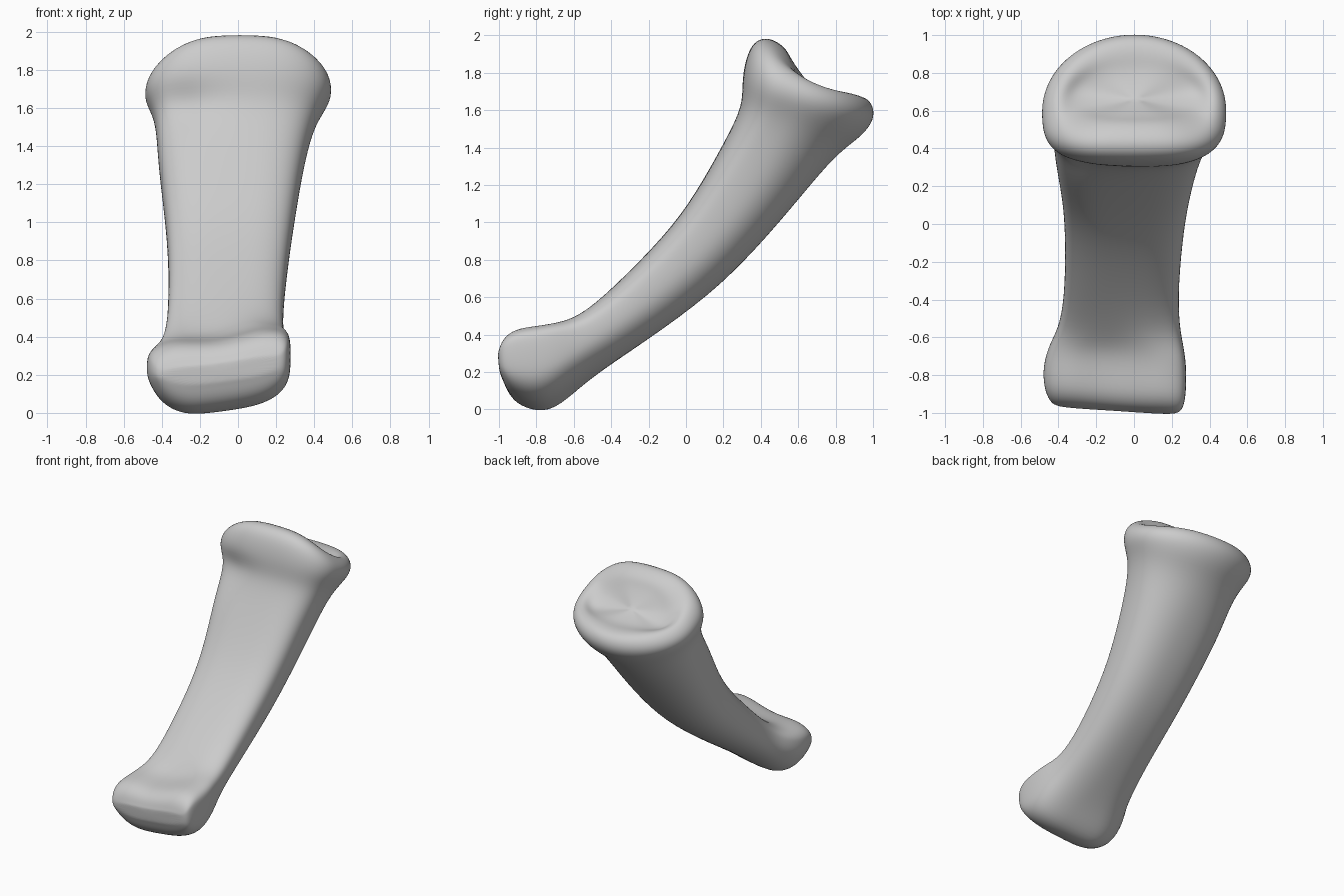
import bpy, bmesh, math
from mathutils import Vector

cube = bpy.data.objects.get("Cube")
if cube:
    bpy.data.objects.remove(cube, do_unlink=True)

SIDES = 32

# Cross-sections from the lower knuckle to the upper head:
# front y, front z, back y, back z, x minimum, x maximum
KNUCKLE = [
    (-.985, .28, -.975, .15, -.42, .23),
    (-.965, .35, -.945, .07, -.45, .26),
    (-.9, .405, -.87, .015, -.48, .275),
    (-.79, .42, -.74, -.01, -.485, .28),
    (-.68, .435, -.61, .09, -.45, .27),
]
SHAFT = [
    (-.57, .49, -.49, .18, -.39, .24),
    (-.4, .64, -.22, .36, -.365, .235),
    (-.11, .93, .13, .61, -.365, .265),
    (.05, 1.15, .38, .86, -.385, .3),
    (.2, 1.42, .61, 1.13, -.42, .345),
]
HEAD = [
    (.28, 1.58, .8, 1.36, -.43, .395),
    (.3, 1.67, .93, 1.45, -.455, .445),
    (.3, 1.77, 1, 1.53, -.495, .49),
    (.32, 1.88, 1.01, 1.6, -.485, .495),
    (.36, 1.97, .98, 1.66, -.43, .45),
    (.44, 1.995, .91, 1.68, -.38, .4),
    (.53, 1.94, .85, 1.68, -.32, .34),
]


def bump(x, centre, width):
    return math.exp(-((x - centre) / width) ** 2)


def signed_power(value, power):
    return math.copysign(abs(value) ** power, value)


def section(values, front_round, back_round, groove=0, groove_x=0,
            tilt=0, arch=0, taper=0):
    """One D-shaped ring: flatter at the front, rounder at the back."""
    fy, fz, by, bz, low, high = values
    front, back = Vector((0, fy, fz)), Vector((0, by, bz))
    middle, half = (low + high) / 2, (high - low) / 2
    belly = 0.42
    ring = []
    for i in range(SIDES):
        angle = math.tau * i / SIDES
        c, s = math.cos(angle), math.sin(angle)
        power = 2 / (back_round if s > 0 else front_round)
        u = signed_power(c, power)
        depth = signed_power(s, power)
        v = belly + depth * (1 - belly if s > 0 else belly)
        # The right side slants inward towards the back
        x = middle + half * u + taper * max(0, depth) * max(0, -u)
        # Shallow valley on the front surface
        v += groove * bump(x, groove_x, .13) * max(0, -depth)
        point = front.lerp(back, v)
        point.x = x
        point.z += tilt * (x + .1) - arch * abs(u) ** 3
        point.y -= tilt * .5 * (x + .1)
        ring.append(point)
    return ring


def inner_ring(ring, scale, offset):
    centre = sum(ring, Vector()) / len(ring)
    return [centre.lerp(p, scale) + offset for p in ring]


# Stack the rings
rings = []
for values in KNUCKLE:
    rings.append(section(values, 4.5, 3.2, groove=.1, groove_x=-.12,
                         tilt=.13, taper=.1))
for i, values in enumerate(SHAFT):
    rings.append(section(values, 3.2, 2.3, tilt=.06 * (i < 1)))
for i, values in enumerate(HEAD):
    rings.append(section(values, 3, 2, groove=.06 * (i < 2), groove_x=-.27,
                         arch=.022 * max(0, i - 1)))

# Rounded lower cap and slightly dished upper joint surface
rings.insert(0, inner_ring(rings[0], .8, Vector((0, -.008, 0))))
rim = rings[-1]
inward = Vector((0, -.4, -.9))
for scale, dip in ((.75, .02), (.45, .03), (.2, .035)):
    rings.append(inner_ring(rim, scale, inward * dip))

# Skin the rings into one closed surface
bm = bmesh.new()
loops = [[bm.verts.new(p) for p in ring] for ring in rings]
for a, b in zip(loops, loops[1:]):
    for i in range(SIDES):
        j = (i + 1) % SIDES
        bm.faces.new((a[i], a[j], b[j], b[i]))
bm.faces.new(loops[0])
bm.faces.new(loops[-1])
bmesh.ops.recalc_face_normals(bm, faces=bm.faces)

mesh = bpy.data.meshes.new("finger_bone")
bm.to_mesh(mesh)
bm.free()
bone = bpy.data.objects.new("finger_bone", mesh)
bpy.context.collection.objects.link(bone)

# Plain grey material
grey = bpy.data.materials.new("bone_grey")
grey.use_nodes = True
colour = (.6, .6, .6, 1)
grey.diffuse_color = colour
grey.node_tree.nodes["Principled BSDF"].inputs["Base Color"].default_value = colour
mesh.materials.append(grey)

# Smooth finish
for polygon in mesh.polygons:
    polygon.use_smooth = True
smoothing = bone.modifiers.new("smoothing", 'SUBSURF')
smoothing.levels = smoothing.render_levels = 2
